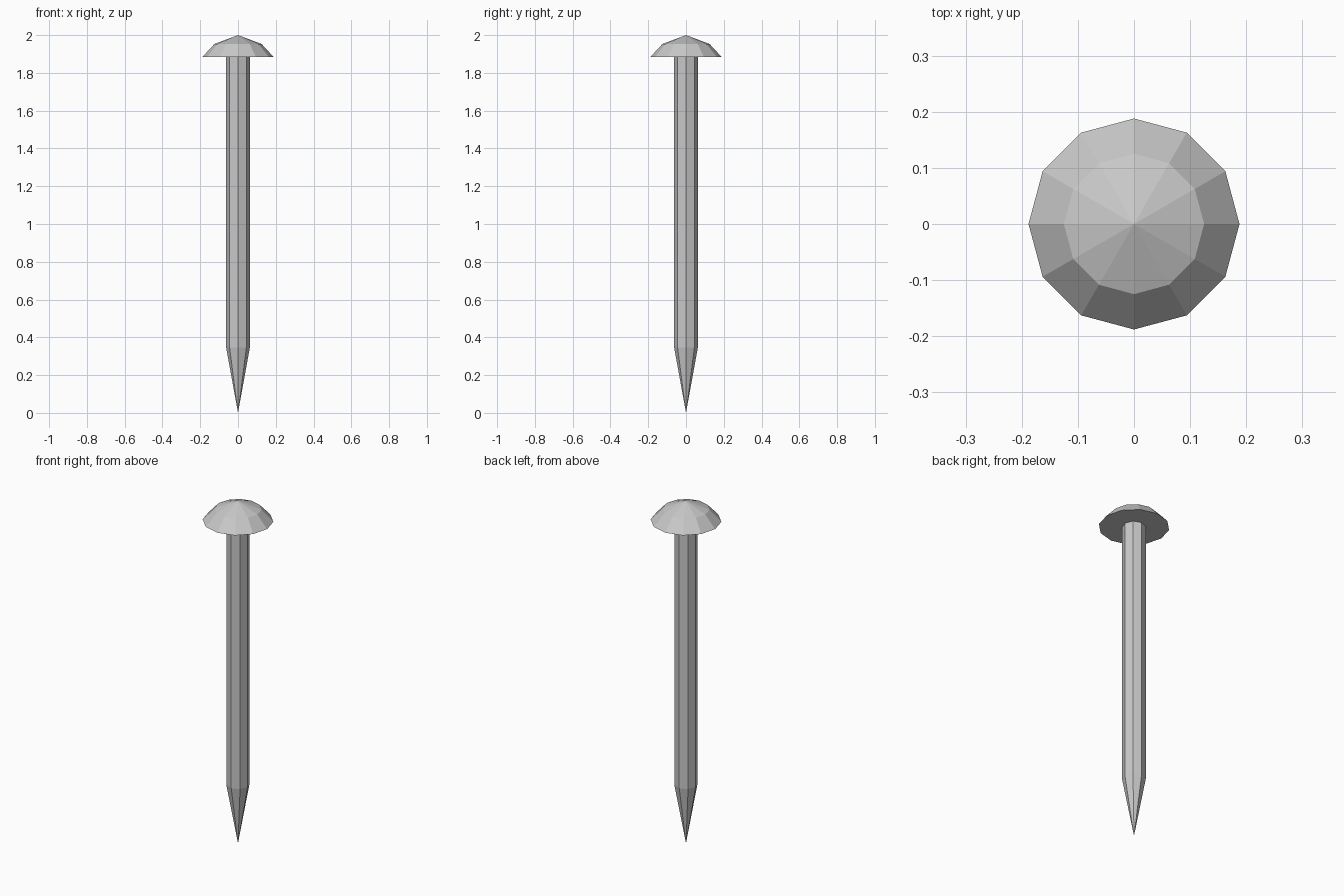
import bpy
import bmesh
from math import cos, sin, tau

# Remove the default cube
cube = bpy.data.objects.get("Cube")
if cube:
    bpy.data.objects.remove(cube, do_unlink=True)

# Steel colour
steel = bpy.data.materials.new("steel grey")
steel.use_nodes = True
colour = (0.58, 0.58, 0.58, 1)
steel.diffuse_color = colour
steel.node_tree.nodes["Principled BSDF"].inputs["Base Color"].default_value = colour


def lathe(name, profile, sides):
    """Flat-faced turned solid; profile runs bottom to top as (radius, z)."""
    bm = bmesh.new()
    rings = []
    for r, z in profile:
        count = sides if r else 1
        rings.append([bm.verts.new((r * cos(tau * i / sides), r * sin(tau * i / sides), z))
                      for i in range(count)])
    for low, high in zip(rings, rings[1:]):
        for i in range(sides):
            j = (i + 1) % sides
            corners = [low[i % len(low)], low[j % len(low)],
                       high[j % len(high)], high[i % len(high)]]
            bm.faces.new(list(dict.fromkeys(corners)))
    # Close open ends
    for ring in (rings[0], rings[-1]):
        if len(ring) > 1:
            bm.faces.new(ring)
    bmesh.ops.recalc_face_normals(bm, faces=bm.faces)
    mesh = bpy.data.meshes.new(name)
    bm.to_mesh(mesh)
    bm.free()
    mesh.materials.append(steel)
    obj = bpy.data.objects.new(name, mesh)
    bpy.context.collection.objects.link(obj)
    return obj


# Eight-sided shank with its pointed tip
lathe("shank", [(0, 0), (0.0625, 0.345), (0.0625, 1.89)], 8)

# Twelve-sided domed head
lathe("head", [(0.188, 1.885), (0.125, 1.953), (0, 2)], 12)
